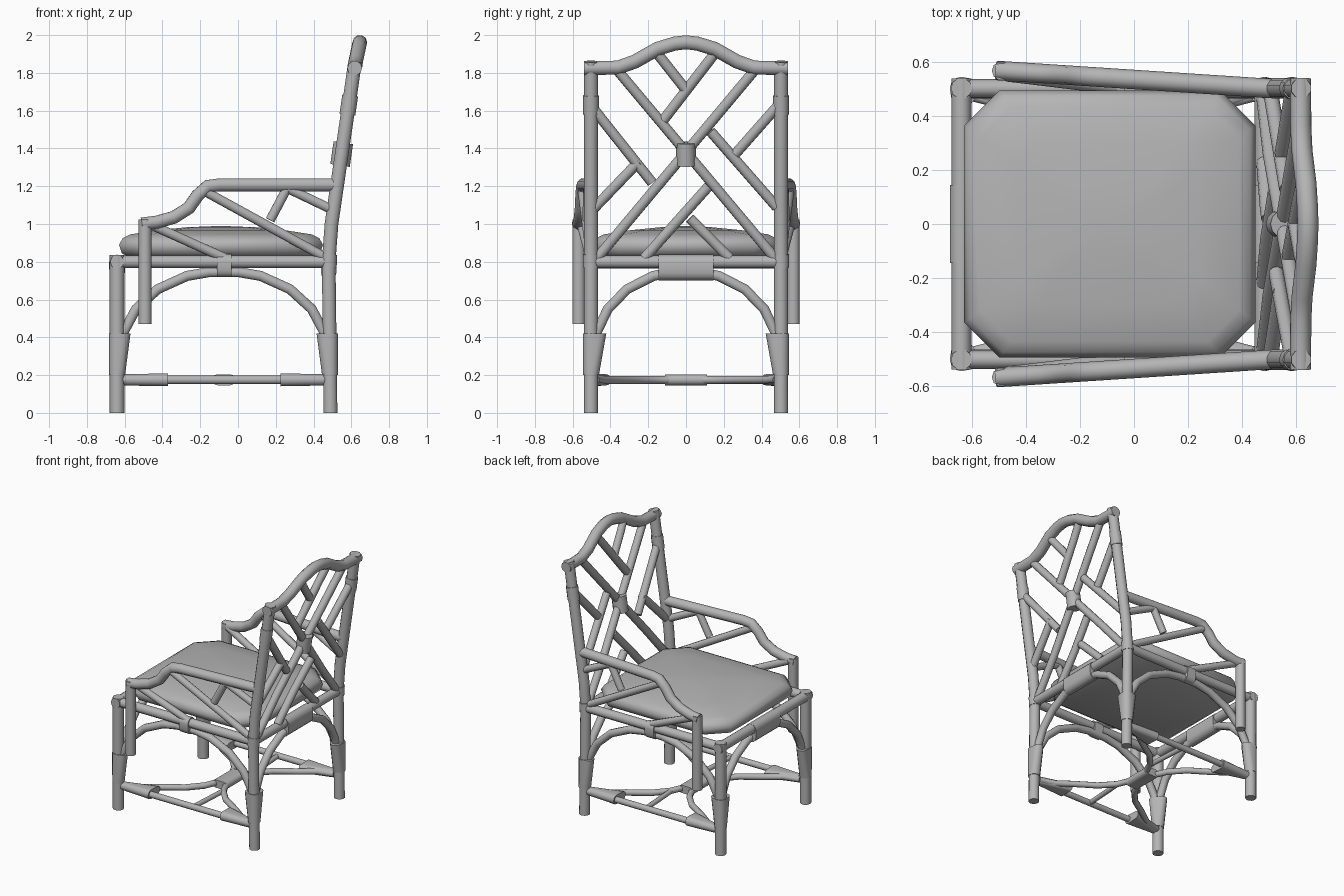
import bpy, bmesh, math
from mathutils import Vector

if "Cube" in bpy.data.objects:
    bpy.data.objects.remove(bpy.data.objects["Cube"])

gray = bpy.data.materials.new("cane gray")
gray.diffuse_color = (0.46, 0.46, 0.46, 1)
gray.use_nodes = True
gray.node_tree.nodes["Principled BSDF"].inputs["Base Color"].default_value = gray.diffuse_color


def finish(ob, angle=40):
    ob.data.materials.clear()
    ob.data.materials.append(gray)
    bpy.ops.object.select_all(action='DESELECT')
    ob.select_set(True)
    bpy.context.view_layer.objects.active = ob
    if ob.type == 'CURVE':
        bpy.ops.object.convert(target='MESH')
    bpy.ops.object.shade_smooth_by_angle(angle=math.radians(angle))


def cane(name, paths, r):
    """Round poles, one per path."""
    cu = bpy.data.curves.new(name, 'CURVE')
    cu.dimensions = '3D'
    cu.bevel_depth = r
    cu.bevel_resolution = 3
    cu.use_fill_caps = True
    for path in paths:
        sp = cu.splines.new('POLY')
        sp.points.add(len(path) - 1)
        for p, co in zip(sp.points, path):
            p.co = (*co, 1)
    ob = bpy.data.objects.new(name, cu)
    bpy.context.collection.objects.link(ob)
    finish(ob)


def wrap(name, rings):
    """Binding: convex hull around circles given as (centre, axis, radius)."""
    bm = bmesh.new()
    for c, axis, r in rings:
        q = Vector(axis).to_track_quat('Z', 'Y')
        for i in range(12):
            a = i * math.tau / 12
            bm.verts.new(Vector(c) + q @ Vector((r * math.cos(a), r * math.sin(a), 0)))
    res = bmesh.ops.convex_hull(bm, input=bm.verts)
    junk = [e for e in res['geom_interior'] + res['geom_unused'] if isinstance(e, bmesh.types.BMVert)]
    bmesh.ops.delete(bm, geom=list(set(junk)), context='VERTS')
    bmesh.ops.recalc_face_normals(bm, faces=bm.faces)
    me = bpy.data.meshes.new(name)
    bm.to_mesh(me)
    bm.free()
    ob = bpy.data.objects.new(name, me)
    bpy.context.collection.objects.link(ob)
    finish(ob)


def both(path):
    """A path and its mirror across the chair's centre line."""
    return [path, [(x, -y, z) for x, y, z in path]]


FX, BX, LY, MX = -0.64, 0.48, 0.503, -0.075
X, Y, Z = (1, 0, 0), (0, 1, 0), (0, 0, 1)
BACK = [(0.49, 0), (0.48, 0.8), (0.495, 1.0), (0.53, 1.24), (0.62, 1.86), (0.65, 2.0)]


def back_x(z):
    for (x0, z0), (x1, z1) in zip(BACK, BACK[1:]):
        if z <= z1:
            return x0 + (x1 - x0) * (z - z0) / (z1 - z0)
    return BACK[-1][0]


# Legs
cane("front_legs", both([(FX, LY, 0), (FX, LY, 0.835)]), 0.039)
cane("back_legs", both([(x, LY, z) for x, z in BACK[:5]]), 0.038)

# Seat frame
cane("front_seat_rail", [[(FX, -0.54, 0.8), (FX, 0.54, 0.8)]], 0.037)
cane("back_seat_rail", [[(BX, -LY, 0.8), (BX, LY, 0.8)]], 0.034)
cane("side_seat_rails", both([(FX, LY, 0.8), (BX, LY, 0.8)]), 0.034)

# Arched braces under each side of the seat
half = [(0.555, 0.25), (0.535, 0.42), (0.465, 0.55), (0.35, 0.655), (0.195, 0.725), (0.08, 0.745)]
arch = [(-u, z) for u, z in half] + [(u, z) for u, z in reversed(half)]
cane("side_arches", both([(MX + u, LY - 0.01, z) for u, z in arch]), 0.028)
cane("front_back_arches", [[(x, u * 0.89, z) for u, z in arch] for x in (FX + 0.01, BX)], 0.028)

# Bindings joining arches to rails
for x in (FX, BX):
    wrap("arch_binding", [((x, y, z), Y, r) for y in (-0.145, 0.145)
                          for z, r in ((0.795, 0.043), (0.742, 0.041))])
for s in (-1, 1):
    wrap("side_arch_binding", [((x, s * LY, z), X, r) for x in (-0.11, -0.035)
                               for z, r in ((0.8, 0.041), (0.755, 0.036))])
    # Tapered bindings around legs and arch ends
    for x, d in ((FX, 1), (0.487, -1)):
        wrap("leg_binding", [((x, s * LY, 0.2), Z, 0.042), ((x, s * LY, 0.42), Z, 0.043),
                             ((x + d * 0.035, s * LY, 0.42), Z, 0.036),
                             ((x, s * (LY - 0.045), 0.42), Z, 0.036)])
    # Sleeves on the back posts
    for z0, z1 in ((1.58, 1.68), (0.77, 0.84)):
        wrap("post_sleeve", [((back_x(z), s * LY, z), (0.12, 0, 1), 0.042) for z in (z0, z1)])

# Low stretchers with two bowed canes meeting in the middle
cane("side_stretchers", both([(FX, LY, 0.175), (0.49, LY, 0.175)]), 0.023)
bow = [(0.535, 0.48), (0.42, 0.45), (0.31, 0.37), (0.17, 0.28), (0.08, 0.18), (0.035, 0.08)]
bow = bow + [(u, -y) for u, y in reversed(bow)]
cane("bowed_stretchers", [[(MX + d * u, y, 0.175) for u, y in bow] for d in (-1, 1)], 0.022)
cane("stretcher_struts", both([(-0.02, LY, 0.175), (0.0, 0.18, 0.175)]), 0.018)
wrap("bow_binding", [((MX + d * 0.033, y, 0.175), Y, 0.029) for d in (-1, 1) for y in (-0.11, 0.11)])
for s in (-1, 1):
    for x0, x1 in ((-0.6, -0.37), (0.46, 0.225)):
        wrap("stretcher_binding", [((x0, s * 0.495, 0.175), X, 0.03), ((x1, s * LY, 0.175), X, 0.034),
                                   ((x1, s * 0.425, 0.175), X, 0.03)])

# Crest rail
crest = [(0.54, 1.825), (0.36, 1.828), (0.27, 1.86), (0.15, 1.928), (0.06, 1.955), (0, 1.962)]
crest = crest + [(-y, z) for y, z in reversed(crest[:-1])]
cane("crest_rail", [[(back_x(z) + 0.003, y, z) for y, z in crest]], 0.039)

# Back lattice as (y, z) to (y, z)
bars = [(-0.47, 0.82, 0.36, 1.81), (0.47, 0.82, -0.36, 1.81),
        (0.15, 1.9, -0.12, 1.55), (-0.15, 1.9, 0.0, 1.71),
        (-0.49, 1.61, -0.18, 1.22), (-0.25, 1.33, -0.49, 1.08),
        (0.49, 1.63, 0.26, 1.37), (0.13, 1.49, 0.48, 1.09),
        (-0.22, 0.82, 0.12, 1.2), (0.02, 1.03, 0.23, 0.82)]
lattice = []
for y0, z0, y1, z1 in bars:
    pts = [(y0 + (y1 - y0) * t / 4, z0 + (z1 - z0) * t / 4) for t in range(5)]
    lattice.append([(back_x(z), y, z) for y, z in pts])
cane("back_lattice", lattice, 0.028)
wrap("lattice_binding", [((back_x(z), 0, z), (0.15, 0, 1), 0.052) for z in (1.31, 1.43)])


# Arms, flaring outward to the front
def arm_y(x):
    return 0.568 - 0.065 * (x + 0.49) / 0.99


top = [(-0.51, 1.0), (-0.43, 1.01), (-0.34, 1.035), (-0.26, 1.085), (-0.215, 1.15), (-0.16, 1.2), (-0.1, 1.207), (0.52, 1.207)]
cane("arm_rails", both([(x, arm_y(x), z) for x, z in top]), 0.036)
cane("arm_posts", both([(-0.492, 0.568, 0.47), (-0.492, 0.568, 1.025)]), 0.035)
arm_bars = [(-0.47, 1.0, -0.07, 0.82), (-0.17, 1.17, 0.45, 0.83),
            (0.17, 1.02, 0.26, 1.19), (0.26, 1.19, 0.49, 1.08)]
for x0, z0, x1, z1 in arm_bars:
    ends = [(x, LY + (arm_y(x) - LY) * min(1, (z - 0.8) / 0.25), z) for x, z in ((x0, z0), (x1, z1))]
    cane("arm_lattice", both(ends), 0.026)

# Cushion: clipped-corner outline lofted up to a soft crown
bm = bmesh.new()
loops = []
for inset, z in ((0.05, 0.825), (0.015, 0.845), (0, 0.89), (0.02, 0.925), (0.06, 0.945), (0.2, 0.967), (0.36, 0.983)):
    hx, hy = 0.54 - inset, 0.495 - inset
    c = 0.13 * hx / 0.54
    pts = [(hx, -hy + c), (hx, hy - c), (hx - c, hy), (c - hx, hy),
           (-hx, hy - c), (-hx, c - hy), (c - hx, -hy), (hx - c, -hy)]
    loops.append([bm.verts.new((x - 0.09, y, z)) for x, y in pts])
for a, b in zip(loops, loops[1:]):
    for i in range(8):
        j = (i + 1) % 8
        bm.faces.new((a[i], a[j], b[j], b[i]))
bm.faces.new(loops[0][::-1])
tip = bm.verts.new((-0.09, 0, 0.99))
for i in range(8):
    bm.faces.new((loops[-1][i], loops[-1][(i + 1) % 8], tip))
bmesh.ops.recalc_face_normals(bm, faces=bm.faces)
me = bpy.data.meshes.new("seat_cushion")
bm.to_mesh(me)
bm.free()
cushion = bpy.data.objects.new("seat_cushion", me)
bpy.context.collection.objects.link(cushion)
finish(cushion, 50)
